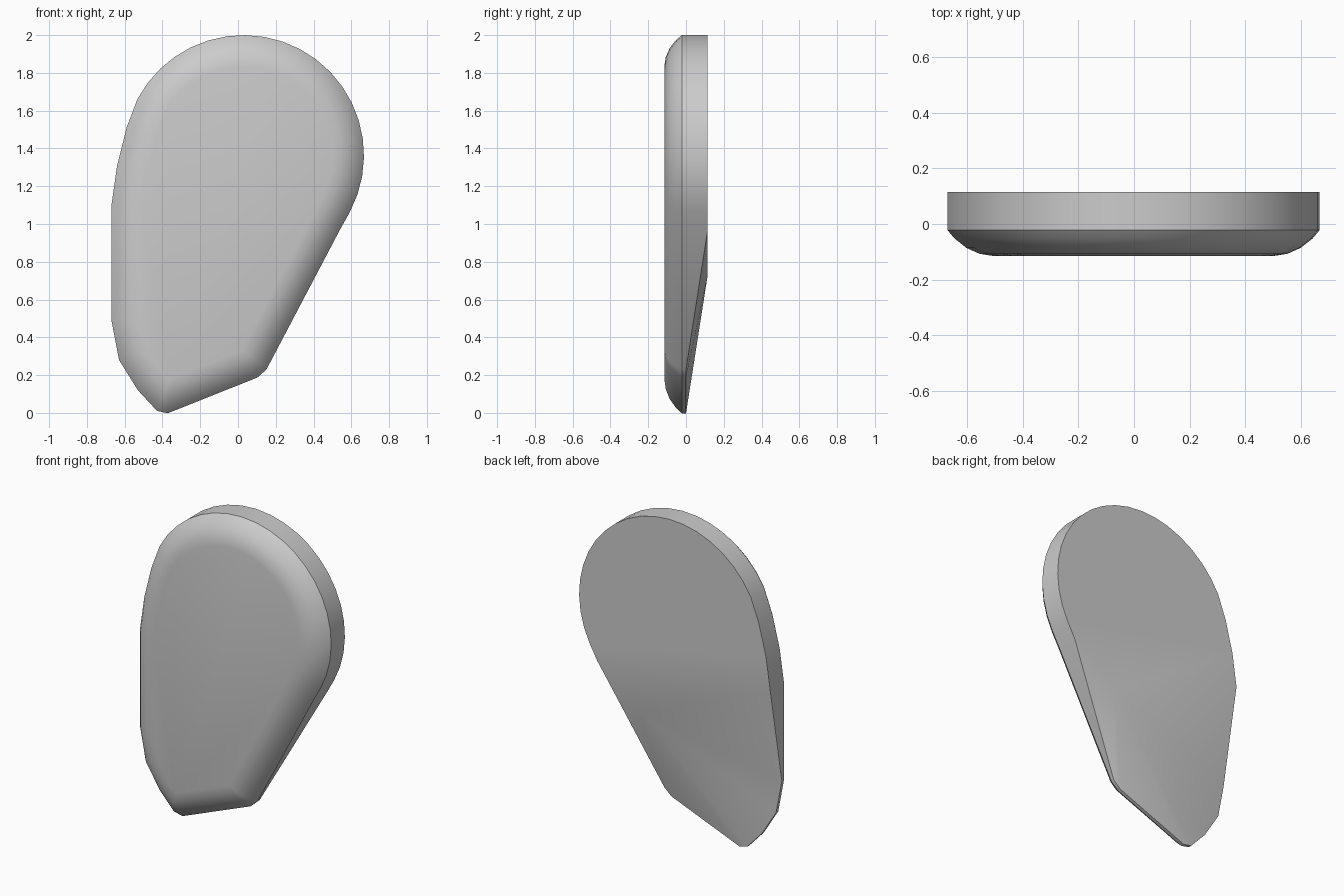
import bpy
import bmesh
from math import cos, sin, radians
from mathutils import Vector

cube = bpy.data.objects.get("Cube")
if cube:
    bpy.data.objects.remove(cube, do_unlink=True)

HALF = 0.115          # half the thickness
CHAMFER = 0.035       # cut at the two lower corners

# Outline, counter-clockwise seen from the front: (x, z)
arc = [(0.03 + 0.637 * cos(radians(a)), 1.363 + 0.637 * sin(radians(a)))
       for a in range(-28, 153, 9)]
left_side = [(-0.59, 1.51), (-0.64, 1.31), (-0.67, 1.1), (-0.67, 0.49),
             (-0.63, 0.28), (-0.53, 0.12)]
tip, heel = (-0.405, -0.015), (0.135, 0.2)
outline = [Vector(p) for p in arc + left_side + [tip, heel, (0.54, 0.97)]]
corners = {Vector(tip).freeze(), Vector(heel).freeze()}


def inset_ring(inset, y, blend):
    """Mitred inset of the outline; cut corners close up as blend goes to 1."""
    ring = []
    for i, p in enumerate(outline):
        before = (p - outline[i - 1]).normalized()
        after = (outline[(i + 1) % len(outline)] - p).normalized()
        n1, n2 = Vector((-before.y, before.x)), Vector((-after.y, after.x))
        q = p + (n1 + n2) * inset / (1 + n1.dot(n2))
        cut = CHAMFER * (1 - blend)
        points = [q - before * cut, q + after * cut] if p.copy().freeze() in corners else [q]
        ring += [Vector((r.x, y, r.y)) for r in points]
    return ring


bm = bmesh.new()

# Back rim: full depth above, thinning to the middle plane below
back = [Vector((p.x, HALF if p.z > 0.9 else 0.0, p.z)) for p in inset_ring(0, 0, 0)]
rings = [back]

# Rounded front edge
profile = [(0, -0.022), (0.025, -0.052), (0.068, -0.086), (0.115, -0.107), (0.165, -HALF)]
for inset, y in profile:
    rings.append(inset_ring(inset, y, inset / profile[-1][0]))

loops = [[bm.verts.new(p) for p in ring] for ring in rings]
count = len(back)
for outer, inner in zip(loops, loops[1:]):
    for i in range(count):
        j = (i + 1) % count
        bm.faces.new((outer[i], outer[j], inner[j], inner[i]))
bm.faces.new(loops[-1])

# Back: a flat upper face and a fan of sloping facets around one ridge point
ridge = bm.verts.new((0.24, HALF, 0.73))
rim = loops[0]
upper = [v for v in rim if v.co.z > 0.9]
upper = upper[-1:] + upper[:-1]
bm.faces.new(upper + [ridge])
for i in range(count):
    a, b = rim[i], rim[(i + 1) % count]
    if min(a.co.z, b.co.z) < 0.9:
        bm.faces.new((a, b, ridge))

bmesh.ops.remove_doubles(bm, verts=bm.verts[:], dist=0.0005)
bmesh.ops.recalc_face_normals(bm, faces=bm.faces[:])
mesh = bpy.data.meshes.new("rounded_plate")
bm.to_mesh(mesh)
bm.free()

# Material
grey = bpy.data.materials.new("light_grey")
grey.use_nodes = True
colour = (0.6, 0.6, 0.6, 1)
grey.diffuse_color = colour
grey.node_tree.nodes["Principled BSDF"].inputs["Base Color"].default_value = colour
mesh.materials.append(grey)

plate = bpy.data.objects.new("rounded_plate", mesh)
bpy.context.collection.objects.link(plate)
bpy.context.view_layer.objects.active = plate
plate.select_set(True)
bpy.ops.object.shade_smooth_by_angle(angle=radians(32))
